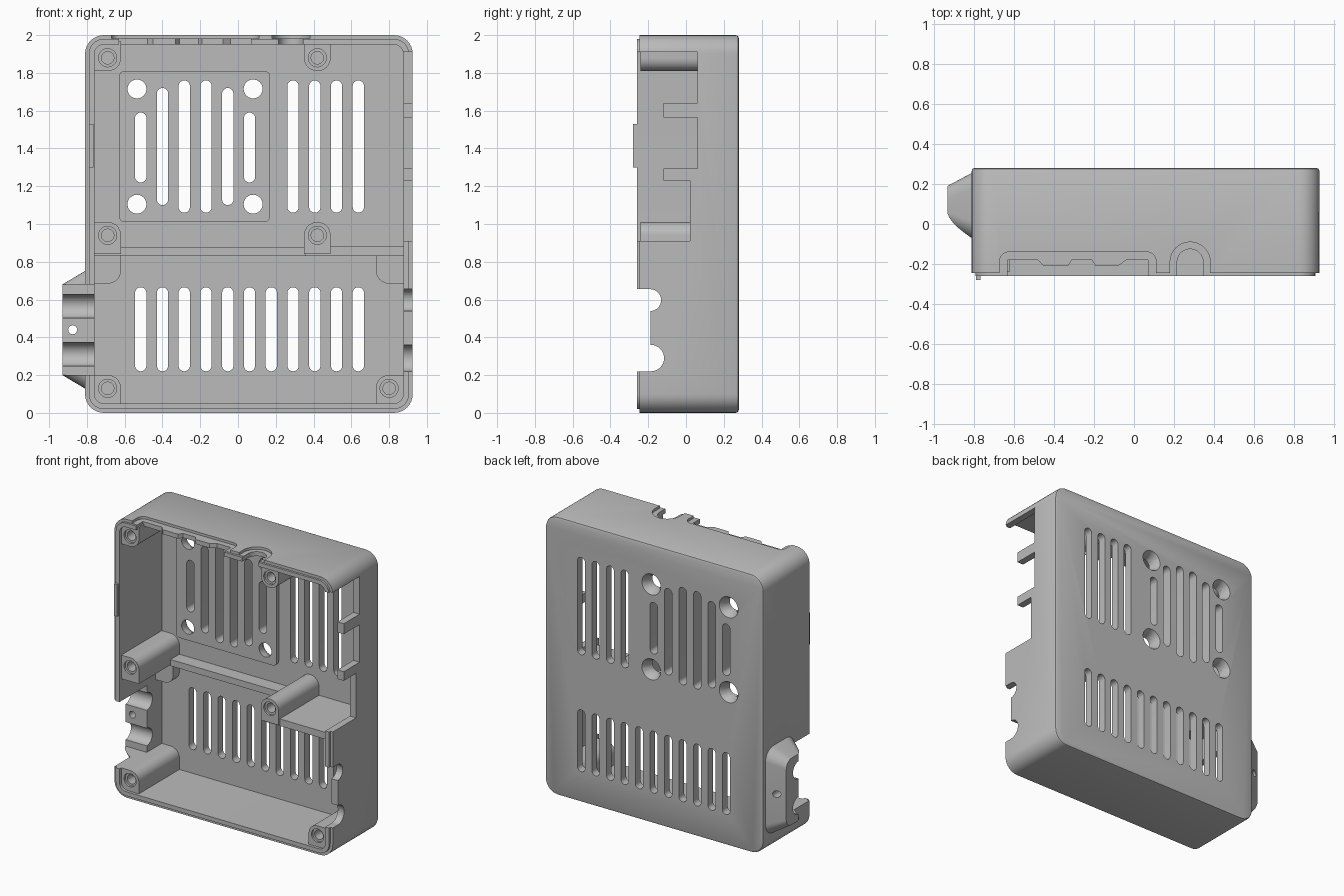
import bpy, bmesh
from math import cos, sin, pi

if "Cube" in bpy.data.objects:
    bpy.data.objects.remove(bpy.data.objects["Cube"])

grey = bpy.data.materials.new("case_grey")
grey.use_nodes = True
grey.diffuse_color = (0.5, 0.5, 0.5, 1)
grey.node_tree.nodes["Principled BSDF"].inputs["Base Color"].default_value = (0.5, 0.5, 0.5, 1)


def rrect(u0, u1, v0, v1, r, n=8):
    """Rounded rectangle; r is one radius or four (from high-u high-v, counter-clockwise)."""
    rs = r if isinstance(r, tuple) else (r,) * 4
    pts = []
    for k, (cu, cv, su, sv) in enumerate(((u1, v1, -1, -1), (u0, v1, 1, -1),
                                          (u0, v0, 1, 1), (u1, v0, -1, 1))):
        if rs[k] == 0:
            pts.append((cu, cv))
            continue
        for i in range(n + 1):
            a = (k + i / n) * pi / 2
            pts.append((cu + rs[k] * (su + cos(a)), cv + rs[k] * (sv + sin(a))))
    return pts


def circle(u, v, r, n=32):
    return [(u + r * cos(2 * pi * i / n), v + r * sin(2 * pi * i / n)) for i in range(n)]


def box(u0, u1, v0, v1):
    return rrect(u0, u1, v0, v1, 0)


def prism(name, axis, pts, a, b, pts_b=None, chamfer=0):
    """Extrude a profile along an axis from a to b, optionally lofting to a second profile."""
    def place(p, w):
        return {'x': (w, p[0], p[1]), 'y': (p[0], w, p[1]), 'z': (p[0], p[1], w)}[axis]
    bm = bmesh.new()
    lo = [bm.verts.new(place(p, a)) for p in pts]
    hi = [bm.verts.new(place(p, b)) for p in (pts_b or pts)]
    bm.faces.new(lo)
    end = bm.faces.new(hi)
    for i in range(len(lo)):
        j = (i + 1) % len(lo)
        bm.faces.new((lo[i], lo[j], hi[j], hi[i]))
    bmesh.ops.recalc_face_normals(bm, faces=bm.faces)
    if chamfer:
        bmesh.ops.bevel(bm, geom=list(end.edges), offset=chamfer, segments=2,
                        profile=0.5, affect='EDGES')
    me = bpy.data.meshes.new(name)
    bm.to_mesh(me)
    bm.free()
    me.materials.append(grey)
    ob = bpy.data.objects.new(name, me)
    bpy.context.collection.objects.link(ob)
    return ob


def combine(target, tool, op='DIFFERENCE'):
    mod = target.modifiers.new("bool", 'BOOLEAN')
    mod.operation, mod.object, mod.solver = op, tool, 'EXACT'
    bpy.context.view_layer.objects.active = target
    bpy.ops.object.modifier_apply(modifier=mod.name)
    bpy.data.objects.remove(tool)


def cut(target, axis, pts, a, b, pts_b=None):
    combine(target, prism("cutter", axis, pts, a, b, pts_b))


def add(target, *args):
    combine(target, prism("addition", *args), 'UNION')


# Outer shell with chamfered back, front lip and cord bump, then hollowed
shell = prism("case_shell", 'y', rrect(-0.81, 0.925, 0, 2, 0.1), -0.245, 0.28, chamfer=0.016)
add(shell, 'y', rrect(-0.79, 0.905, 0.02, 1.98, 0.08), -0.26, 0)
add(shell, 'x', rrect(-0.08, 0.262, 0.12, 0.76, 0.09), -0.795, -0.93,
    rrect(0.0, 0.19, 0.2, 0.68, 0.06))
cut(shell, 'y', rrect(-0.76, 0.875, 0.05, 1.95, 0.05), -0.5, 0.22)

# Raised pad behind the fan vent
add(shell, 'y', rrect(-0.63, 0.17, 1.01, 1.81, 0.03), 0.195, 0.25)

# Vent slots
xs = [-0.515 + 0.1152 * i for i in range(11)]
slots = [(x, 0.22, 0.665) for x in xs]
slots += [(x, 1.06, 1.76) for x in xs[2:4] + xs[7:]]
slots += [(x, 1.10, 1.72) for x in (xs[1], xs[4])]
slots += [(x, 1.22, 1.59) for x in (xs[0], xs[5])]
for x, z0, z1 in slots:
    cut(shell, 'y', rrect(x - 0.03, x + 0.03, z0, z1, 0.0299, 6), 0.1, 0.4)

# Countersunk fan screw holes
for x in (-0.535, 0.08):
    for z in (1.105, 1.715):
        cut(shell, 'y', circle(x, z, 0.05), 0.1, 0.4)
        cut(shell, 'y', circle(x, z, 0.045), 0.225, 0.29, circle(x, z, 0.08))

# Port openings in the right-hand wall
ports = [(-0.5, 0.91), (0.02, 0.91), (0.02, 1.23), (-0.12, 1.23), (-0.12, 1.295),
         (0.06, 1.295), (0.06, 1.565), (-0.12, 1.565), (-0.12, 1.64), (0.06, 1.64),
         (0.06, 1.91), (-0.5, 1.91)]
cut(shell, 'x', ports, 0.84, 1.1)
cut(shell, 'x', box(-0.5, -0.188, 0.22, 0.655), 0.84, 1.1)
for y, z, r in ((-0.19, 0.597, 0.058), (-0.186, 0.29, 0.07)):
    cut(shell, 'x', circle(y, z, r), 0.84, 1.1)

# Cord clamp opening on the other side
cut(shell, 'x', box(-0.5, 0.05, 0.2, 0.68), -1.1, -0.7)
for z in (0.31, 0.565):
    cut(shell, 'x', circle(0.05, z, 0.063), -1.1, -0.7)
cut(shell, 'y', circle(-0.875, 0.44, 0.024, 20), -0.2, 0.4)

# Top wall: shallow recesses and through notches
cut(shell, 'z', rrect(-0.67, 0.11, -0.5, -0.14, 0.045), 1.982, 2.1)
cut(shell, 'z', rrect(0.18, 0.38, -0.5, -0.09, 0.0999), 1.982, 2.1)
notch = [(-0.63, -0.5), (-0.63, -0.18), (-0.48, -0.18), (-0.45, -0.21), (-0.33, -0.21),
         (-0.31, -0.18), (-0.21, -0.18), (-0.19, -0.21), (-0.08, -0.21), (-0.04, -0.18),
         (0.07, -0.18), (0.07, -0.5)]
cut(shell, 'z', notch, 1.9, 2.1)
cut(shell, 'z', rrect(0.215, 0.345, -0.5, -0.125, 0.0649), 1.9, 2.1)

# Screw bosses blended into their nearest walls
parts = [shell]
R = 0.068
bosses = [("upper_right", -0.69, 1.88, (-0.775, -0.62, 1.81, 1.965), (0, 0, 0, R)),
          ("upper_left", 0.42, 1.88, (0.35, 0.49, 1.81, 1.965), (0, 0, R, R)),
          ("middle_right", -0.69, 0.94, (-0.775, -0.62, 0.84, 1.01), (R, 0, 0, 0)),
          ("middle_left", 0.42, 0.94, (0.35, 0.49, 0.84, 1.01), (R, R, 0, 0)),
          ("lower_right", -0.69, 0.13, (-0.775, -0.62, 0.035, 0.2), (R, 0, 0, 0)),
          ("lower_left", 0.80, 0.13, (0.73, 0.89, 0.035, 0.2), (0, R, 0, 0))]
for name, x, z, rect, radii in bosses:
    boss = prism("screw_boss_" + name, 'y', rrect(*rect, radii), -0.24, 0.24)
    cut(boss, 'y', circle(x, z, 0.048), -0.4, -0.225)
    cut(boss, 'y', circle(x, z, 0.033), -0.4, 0.1)
    parts.append(boss)

# Divider: tall shelf on one side, low rail elsewhere, rounded floor steps
parts.append(prism("divider_shelf", 'y', box(0.355, 0.89, 0.83, 0.88), -0.225, 0.24))
parts.append(prism("divider_rail", 'y', box(-0.77, 0.4, 0.832, 0.878), 0.12, 0.24))
parts.append(prism("floor_step_right", 'y',
                   rrect(-0.77, -0.62, 0.685, 0.85, (0, 0, 0, R)), 0.15, 0.24))
parts.append(prism("floor_step_left", 'y',
                   rrect(0.73, 0.885, 0.685, 0.85, (0, 0, R, 0)), 0.15, 0.24))

# Small latch tab on the front edge
parts.append(prism("latch_tab", 'y', box(-0.788, -0.766, 1.3, 1.53), -0.28, -0.2))

# Smooth curved walls, keep hard edges
bpy.ops.object.select_all(action='DESELECT')
for ob in parts:
    ob.select_set(True)
bpy.context.view_layer.objects.active = shell
bpy.ops.object.shade_smooth_by_angle(angle=0.6)
